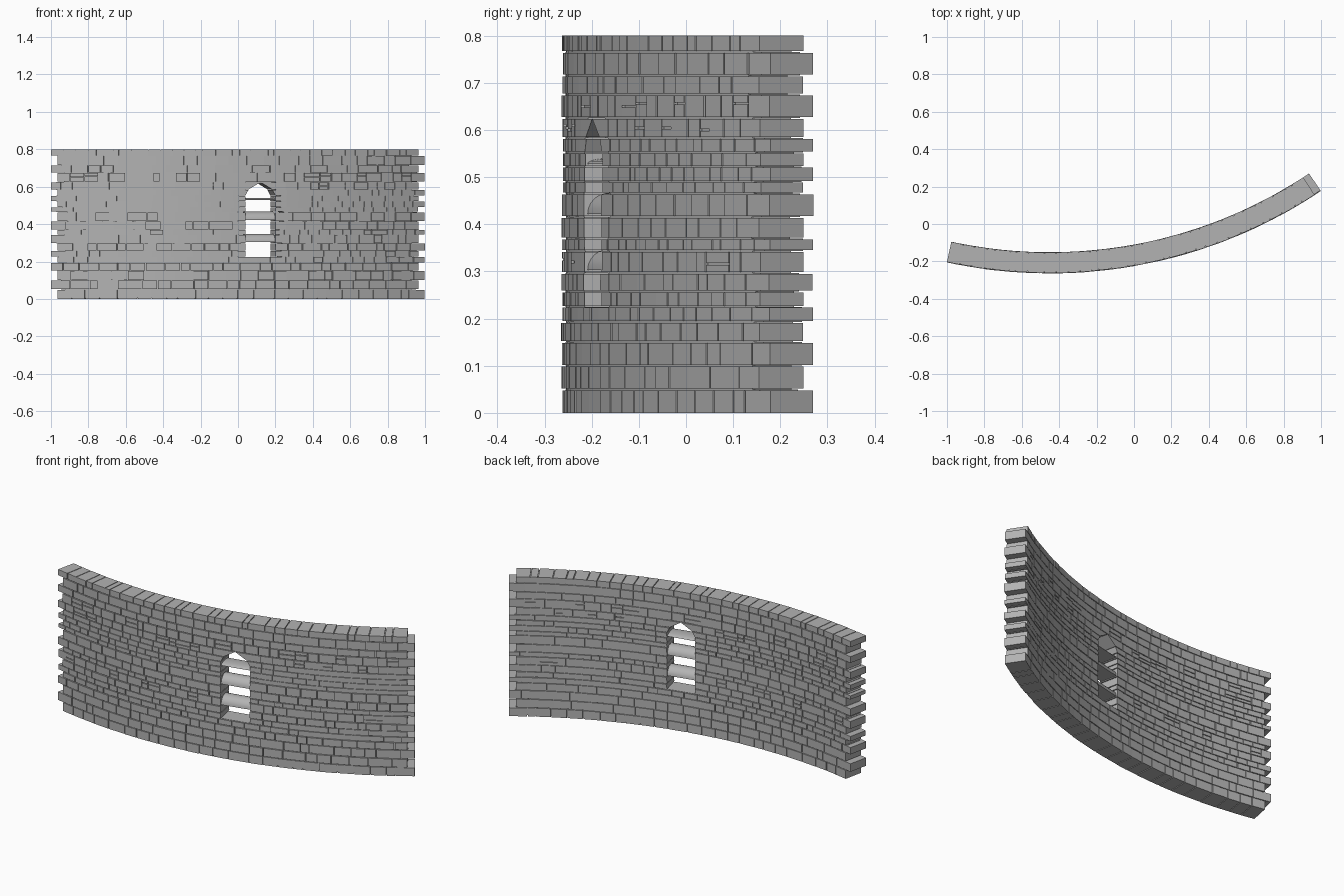
import bpy, bmesh, random
from math import sin, cos, pi

random.seed(4)
if "Cube" in bpy.data.objects:
    bpy.data.objects.remove(bpy.data.objects["Cube"])

# Curved wall: circle centre, outer and inner radius
CX, CY, R_OUT, R_IN = -0.45, 2.34, 2.60, 2.493
GAP, RECESS = 0.004, 0.005
HEIGHTS = [0, .05, .10, .15, .193, .225, .257, .297, .343, .37, .415,
           .465, .49, .522, .552, .583, .625, .675, .715, .765, .80]
BROKEN = {7, 15, 16}            # courses with small irregular stones
WIN_A, WIN_HALF = 0.221, 0.0315  # window centre angle and half width
SILL, SPRING, SHOULDER, APEX = HEIGHTS[5], HEIGHTS[14], HEIGHTS[15], HEIGHTS[16]

stone = bpy.data.materials.new("grey stone")
stone.diffuse_color = (0.45, 0.45, 0.45, 1)
stone.use_nodes = True
bsdf = stone.node_tree.nodes["Principled BSDF"]
bsdf.inputs["Base Color"].default_value = (0.45, 0.45, 0.45, 1)
bsdf.inputs["Roughness"].default_value = 0.9


def at(r, a, z):
    return (CX + r * sin(a), CY - r * cos(a), z)


def finish(bm, name):
    bmesh.ops.recalc_face_normals(bm, faces=bm.faces)
    mesh = bpy.data.meshes.new(name)
    bm.to_mesh(mesh)
    bm.free()
    mesh.materials.append(stone)
    ob = bpy.data.objects.new(name, mesh)
    bpy.context.collection.objects.link(ob)
    return ob


def block(bm, left, right, z0, z1, r0, r1):
    """Wedge between two radii; left and right are (bottom, top) angles."""
    v = [bm.verts.new(at(r, a, z)) for r in (r0, r1)
         for a, z in ((left[0], z0), (right[0], z0), (right[1], z1), (left[1], z1))]
    bm.faces.new(v[:4])
    bm.faces.new(v[4:])
    for i in range(4):
        j = (i + 1) % 4
        bm.faces.new((v[i], v[j], v[j + 4], v[i + 4]))


def half_width(z):
    """Half angle of the pointed window at height z."""
    if z <= SPRING:
        return WIN_HALF
    if z <= SHOULDER:
        return WIN_HALF * 0.8
    return 0


def lay_run(stones, mortar, left, right, z0, z1, depth, size, broken):
    """Lay one run of stones between two possibly slanted ends."""
    span = sum(right) / 2 - sum(left) / 2
    count = max(2, round(span / size))
    cuts = [left]
    for i in range(1, count):
        t = (i + random.uniform(-0.28, 0.28)) / count
        a = left[0] + (right[0] - left[0]) * t
        # only the stones beside the opening follow its slope
        cuts.append((a, a))
    cuts.append(right)
    g, da = GAP / 2, GAP / 2 / R_OUT
    for i, (a, b) in enumerate(zip(cuts, cuts[1:])):
        lo = [x + (da if i else 0) for x in a]
        hi = [x - (da if i < count - 1 else 0) for x in b]
        r1 = R_OUT + depth + random.uniform(-.0012, .0012)
        r0 = R_IN - random.uniform(0, .002)
        if broken and random.random() < 0.4 and 0 < i < count - 1:
            zm = z0 + (z1 - z0) * random.choice((0.4, 0.5, 0.62))
            block(stones, lo, hi, z0 + g, zm - g, r0, r1)
            block(stones, lo, hi, zm + g, z1 - g, r0, r1)
        else:
            block(stones, lo, hi, z0 + (g if z0 else 0), z1 - (g if z1 < .8 else 0), r0, r1)
        # recessed mortar, stopping inside the end stones
        m0 = [sum(a + b) / 4] * 2 if i == 0 else a
        m1 = [sum(a + b) / 4] * 2 if i == count - 1 else b
        block(mortar, m0, m1, z0 if z0 else RECESS, z1 if z1 < .8 else z1 - RECESS,
              R_IN + RECESS, R_OUT - RECESS)


# Stone courses with toothed ends and a pointed window opening
mortar = bmesh.new()
for n, (z0, z1) in enumerate(zip(HEIGHTS, HEIGHTS[1:])):
    stones = bmesh.new()
    start, end = (-0.199, 0.590) if n % 2 == 0 else (-0.213, 0.575)
    tall = z1 - z0 > 0.038
    size = random.uniform(.031, .036) if tall else random.uniform(.024, .029)
    if n in BROKEN:
        size = 0.027
    depth = random.uniform(.001, .004) if tall else random.uniform(-.001, .002)
    runs = [((start, start), (end, end))]
    if SILL <= z0 < APEX:
        w0 = half_width(z0)
        w1 = half_width(z1)
        gap = 0.0004
        runs = [((start, start), (WIN_A - w0, WIN_A - w1 - gap)),
                ((WIN_A + w0, WIN_A + w1 + gap), (end, end))]
    for left, right in runs:
        lay_run(stones, mortar, left, right, z0, z1, depth, size, n in BROKEN)
    finish(stones, f"stone_course_{n + 1}")
finish(mortar, "mortar_core")

# Rounded crossbars inside the window
SIDES, STEPS = 12, 4
for name, z, h in (("lower_bar", .303, .045), ("middle_bar", .422, .045), ("upper_bar", .528, .012)):
    bm = bmesh.new()
    rings = []
    for s in range(STEPS + 1):
        a = WIN_A + WIN_HALF * (2 * s / STEPS - 1)
        mid, half = (R_IN + R_OUT) / 2, (R_OUT - R_IN) / 2 - RECESS
        rings.append([bm.verts.new(at(mid + half * cos(pi * k / SIDES), a,
                                      z + h * sin(pi * k / SIDES)))
                      for k in range(SIDES + 1)])
    for p, q in zip(rings, rings[1:]):
        for k in range(SIDES + 1):
            j = (k + 1) % (SIDES + 1)
            bm.faces.new((p[k], p[j], q[j], q[k]))
    bm.faces.new(rings[0])
    bm.faces.new(rings[-1])
    bar = finish(bm, name)
    bpy.ops.object.select_all(action='DESELECT')
    bar.select_set(True)
    bpy.context.view_layer.objects.active = bar
    bpy.ops.object.shade_smooth_by_angle()
